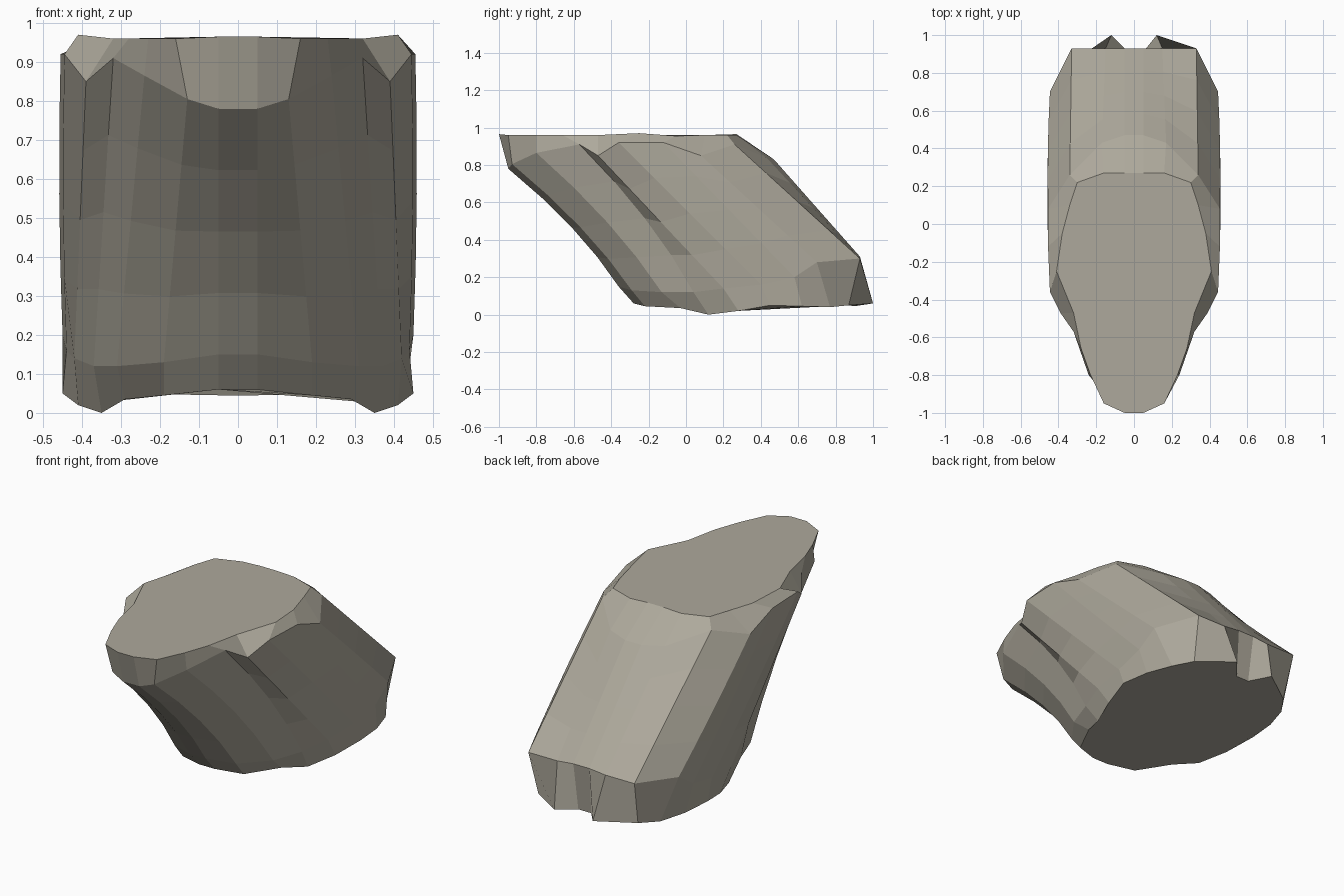
import bpy, bmesh
from mathutils import Vector

if "Cube" in bpy.data.objects:
    bpy.data.objects.remove(bpy.data.objects["Cube"])

# Right half of each outline, running from the front prow to the back
TOP = [(.05, -1, .965), (.16, -.95, .96), (.23, -.8, .96), (.28, -.66, .96),
       (.32, -.47, .96), (.41, -.25, .97), (.38, -.05, .955), (.34, .1, .96),
       (.30, .22, .96), (.16, .27, .96), (.05, .27, .965)]
SHOULDER = [(.05, -.95, .78), (.13, -.93, .805), (.24, -.8, .865), (.32, -.57, .91),
            (.39, -.47, .85), (.445, -.36, .92), (.455, -.12, .92), (.455, .08, .85),
            (.34, .26, .91), (.17, .43, .84), (.05, .47, .83)]
FOOT = [(.05, -.36, .15), (.19, -.29, .13), (.31, -.13, .12), (.37, .04, .12),
        (.42, .2, .14), (.44, .4, .16), (.45, .58, .2), (.445, .7, .28),
        (.33, .93, .3), (.15, .93, .3), (.05, .93, .31)]
BASE = [(.05, -.28, .06), (.19, -.22, .045), (.29, -.03, .035), (.35, .12, 0),
        (.41, .28, .02), (.45, .45, .05), (.43, .62, .045), (.38, .77, .04),
        (.31, .87, .05), (.12, 1, .06), (.04, .9, .045)]


def between(a, b, t):
    """Ring part way down the flank, slightly hollow at the front."""
    ring = []
    for i, (p, q) in enumerate(zip(a, b)):
        v = Vector(p).lerp(Vector(q), t)
        hollow = 4 * t * (1 - t)
        if i < 4:
            v.y += .045 * hollow
        elif 4 < i < 8:
            v.x += .006 * hollow
        ring.append(v)
    return ring


rings = [TOP, SHOULDER] + [between(SHOULDER, FOOT, k / 4) for k in (1, 2, 3)] + [FOOT, BASE]

# Leaning boulder: mirrored rings lofted and capped
bm = bmesh.new()
loops = []
for ring in rings:
    full = [tuple(p) for p in ring] + [(-p[0], p[1], p[2]) for p in reversed(ring)]
    loops.append([bm.verts.new(p) for p in full])
n = len(loops[0])
for a, b in zip(loops, loops[1:]):
    for i in range(n):
        j = (i + 1) % n
        bm.faces.new((a[i], a[j], b[j], b[i]))
bm.faces.new(loops[0])
bm.faces.new(loops[-1])
bmesh.ops.recalc_face_normals(bm, faces=bm.faces)

mesh = bpy.data.meshes.new("boulder")
bm.to_mesh(mesh)
bm.free()
stone = bpy.data.materials.new("warm grey stone")
stone.diffuse_color = (.42, .395, .33, 1)
stone.use_nodes = True
stone.node_tree.nodes["Principled BSDF"].inputs["Base Color"].default_value = stone.diffuse_color
mesh.materials.append(stone)
bpy.context.collection.objects.link(bpy.data.objects.new("boulder", mesh))
